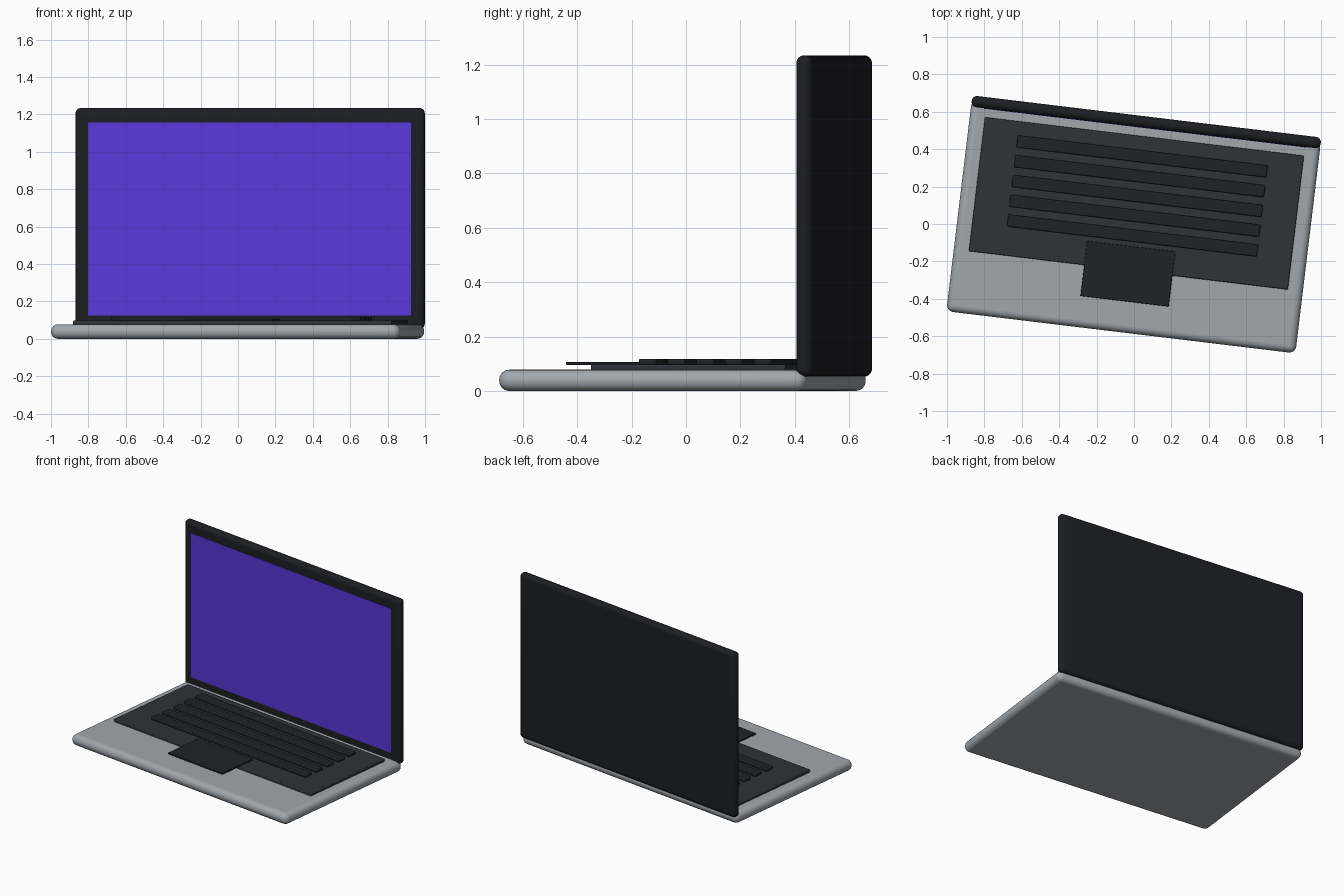
import bpy
from mathutils import Matrix

if "Cube" in bpy.data.objects:
    bpy.data.objects.remove(bpy.data.objects["Cube"])

# The whole laptop is turned slightly about z
TURN = Matrix.Translation((-0.002, -0.013, 0)) @ Matrix.Rotation(-0.12, 4, 'Z')


def material(name, color):
    m = bpy.data.materials.new(name)
    m.diffuse_color = (*color, 1)
    m.use_nodes = True
    m.node_tree.nodes["Principled BSDF"].inputs["Base Color"].default_value = m.diffuse_color
    return m


def slab(name, size, center, mat, bevel=0, segments=4):
    bpy.ops.mesh.primitive_cube_add(size=1)
    ob = bpy.context.object
    ob.name = name
    ob.data.transform(Matrix.Diagonal((*size, 1)))
    ob.matrix_world = TURN @ Matrix.Translation(center)
    ob.data.materials.append(mat)
    if bevel:
        mod = ob.modifiers.new("rounding", 'BEVEL')
        mod.width = bevel
        mod.segments = segments
        bpy.ops.object.shade_smooth_by_angle()
    return ob


silver = material("silver", (0.36, 0.39, 0.42))
black = material("black", (0.012, 0.013, 0.016))
deck = material("deck", (0.028, 0.032, 0.04))
key = material("key", (0.014, 0.016, 0.019))
violet = material("violet", (0.10, 0.04, 0.70))

# Base and keyboard deck
slab("base", (1.88, 1.14, 0.078), (0, 0, 0.039), silver, 0.037, 6)
slab("keyboard_deck", (1.718, 0.721, 0.024), (0, 0.124, 0.086), deck, 0.006, 2)

# Key rows
for i in range(5):
    slab(f"key_row_{i + 1}", (1.346, 0.065, 0.022),
         (0, 0.377 - 0.1065 * i, 0.107), key, 0.006, 2)

# Trackpad overhangs the front edge of the deck
slab("trackpad", (0.475, 0.296, 0.012), (0, -0.255, 0.101), key, 0.003, 2)

# Upright lid and display
slab("lid", (1.88, 0.06, 1.181), (0, 0.562, 0.6435), black, 0.028, 6)
slab("screen", (1.74, 0.012, 1.032), (0, 0.535, 0.642), violet)
